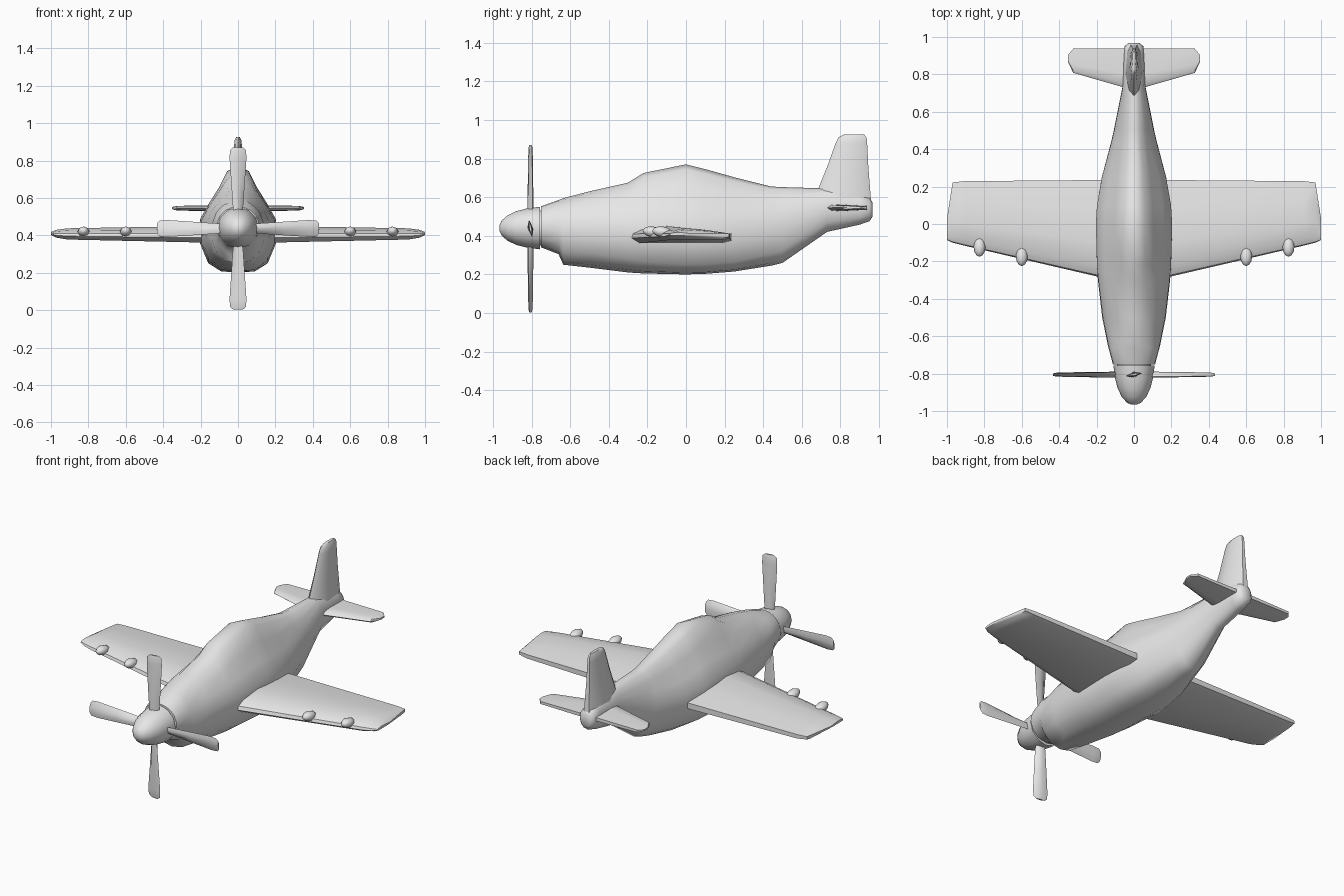
import bpy, bmesh, math
from mathutils import Vector, Matrix

if "Cube" in bpy.data.objects:
    bpy.data.objects.remove(bpy.data.objects["Cube"])

grey = bpy.data.materials.new("plain grey")
grey.diffuse_color = (0.8, 0.8, 0.8, 1)
grey.use_nodes = True
grey.node_tree.nodes["Principled BSDF"].inputs["Base Color"].default_value = grey.diffuse_color


def finish(name, bm, angle=40):
    bmesh.ops.recalc_face_normals(bm, faces=bm.faces)
    mesh = bpy.data.meshes.new(name)
    bm.to_mesh(mesh)
    bm.free()
    mesh.materials.append(grey)
    obj = bpy.data.objects.new(name, mesh)
    bpy.context.collection.objects.link(obj)
    bpy.ops.object.select_all(action='DESELECT')
    obj.select_set(True)
    bpy.context.view_layer.objects.active = obj
    bpy.ops.object.shade_smooth_by_angle(angle=math.radians(angle))
    return obj


def loft(name, rings, angle=40, matrix=None):
    """Skin a list of equal-length closed rings and cap both ends."""
    bm = bmesh.new()
    loops = [[bm.verts.new(p) for p in ring] for ring in rings]
    n = len(loops[0])
    for a, b in zip(loops, loops[1:]):
        for i in range(n):
            j = (i + 1) % n
            bm.faces.new((a[i], a[j], b[j], b[i]))
    bm.faces.new(loops[0])
    bm.faces.new(loops[-1])
    if matrix:
        bm.transform(matrix)
    return finish(name, bm, angle)


def mirrored(stations):
    """Stations from centre to tip, extended to the opposite side."""
    return [(-s[0], *s[1:]) for s in reversed(stations)] + list(stations)


# Fuselage: round nose section blending into a tall cabin section
round_half = [(0, 0), (.5, .05), (.85, .22), (1, .43), (.97, .62),
              (.85, .78), (.6, .91), (.3, .98), (0, 1)]
cabin_half = [(0, 0), (.45, .015), (.78, .09), (1, .28), (1, .5),
              (.77, .645), (.5, .8), (.28, .955), (0, 1)]
# y, half width, bottom, top, cabin blend
body = [(-.75, .113, .34, .553, 0), (-.66, .137, .305, .585, 0),
        (-.635, .143, .25, .595, .15), (-.5, .17, .235, .63, .25),
        (-.3, .193, .21, .675, .5), (-.22, .199, .205, .725, .8),
        (0, .204, .2, .77, 1), (.1, .198, .203, .745, 1),
        (.25, .172, .215, .703, .9), (.44, .122, .245, .655, .5),
        (.5, .108, .26, .652, .4), (.73, .062, .42, .645, 0),
        (.9, .055, .458, .625, 0), (.95, .05, .475, .6, 0),
        (.967, .032, .5, .57, 0)]
rings = []
for y, w, b, t, c in body:
    half = [(w * (p[0] + (q[0] - p[0]) * c), b + (t - b) * (p[1] + (q[1] - p[1]) * c))
            for p, q in zip(round_half, cabin_half)]
    rings.append([(x, y, z) for x, z in half] + [(-x, y, z) for x, z in half[-2:0:-1]])
loft("fuselage", rings, 50)

# Main wing: flat underside, cambered top, thinning into a ridge at each tip
# x, leading y, trailing y, bottom, top
wing = [(.0, -.325, .237, .36, .452), (.2, -.28, .235, .362, .45),
        (.91, -.115, .229, .378, .438), (.97, -.1, .222, .388, .43),
        (1.0, -.085, .03, .402, .418)]
airfoil = [(0, .3), (.015, .55), (.1, .8), (.35, 1), (.7, .82), (1, .55),
           (1, .15), (.9, 0), (.08, 0)]
loft("main_wing", [[(x, y0 + (y1 - y0) * u, b + (t - b) * v) for u, v in airfoil]
                   for x, y0, y1, b, t in mirrored(wing)[:5] + wing[1:]], 40)

# Tailplane
tail = [(.0, .71, .938, .527, .563), (.07, .735, .938, .528, .562),
        (.325, .808, .937, .533, .558), (.352, .865, .905, .54, .552)]
slab = [(0, .5), (.1, .9), (.35, 1), (1, .8), (1, .2), (.35, 0), (.1, .1)]
loft("tailplane", [[(x, y0 + (y1 - y0) * u, b + (t - b) * v) for u, v in slab]
                   for x, y0, y1, b, t in mirrored(tail)[:4] + tail[1:]], 40)

# Tail fin: z, front y, rear y, half thickness
fin = [(.56, .655, .96, .05), (.645, .685, .953, .042), (.76, .732, .944, .03),
       (.88, .775, .938, .021), (.91, .79, .935, .018), (.925, .82, .922, .01)]
plan = [(0, 0), (.12, .6), (.45, 1), (.85, .8), (1, .35),
        (1, -.35), (.85, -.8), (.45, -1), (.12, -.6)]
loft("tail_fin", [[(h * v, y0 + (y1 - y0) * u, z) for u, v in plan]
                  for z, y0, y1, h in fin], 45)

# Spinner: revolved profile around the propeller shaft
HUB = .44
nose = [(-.966, .015), (-.955, .038), (-.925, .065), (-.88, .087),
        (-.83, .1), (-.79, .106), (-.757, .11)]
loft("spinner", [[(r * math.cos(a), y, HUB + r * math.sin(a))
                  for a in (k * math.tau / 12 for k in range(12))]
                 for y, r in nose], 50)
loft("spinner_backplate", [[(.09 * math.cos(k * math.tau / 12), y,
                             HUB + .09 * math.sin(k * math.tau / 12))
                            for k in range(12)] for y in (-.76, -.74)])

# Four propeller blades: radius, half chord, half thickness, pitch in degrees
blade = [(.05, .022, .014, 30), (.12, .03, .014, 22), (.25, .038, .012, 15),
         (.38, .046, .01, 10), (.42, .043, .008, 10), (.433, .027, .005, 10)]
oval = [(-1, 0), (-.5, .8), (.2, 1), (1, 0), (.2, -1), (-.5, -.8)]
for k in range(4):
    rings = []
    for r, w, t, pitch in blade:
        ca, sa = math.cos(math.radians(pitch)), math.sin(math.radians(pitch))
        rings.append([(u * w * ca - v * t * sa, u * w * sa + v * t * ca, r)
                      for u, v in oval])
    place = Matrix.Translation((0, -.805, HUB - .003)) @ Matrix.Rotation(k * math.pi / 2, 4, 'Y')
    loft(f"propeller_blade_{k + 1}", rings, 45, place)

# Egg-shaped gun pods on the leading edges
for side in (-1, 1):
    for name, x, y in (("inner", .6, -.172), ("outer", .826, -.122)):
        bm = bmesh.new()
        bmesh.ops.create_uvsphere(bm, u_segments=8, v_segments=6, radius=1)
        bm.transform(Matrix.Translation((side * x, y, .42))
                     @ Matrix.Rotation(math.radians(-8), 4, 'X')
                     @ Matrix.Diagonal((.032, .053, .028, 1))
                     @ Matrix.Rotation(math.pi / 2, 4, 'X'))
        finish(f"{name}_gun_pod_{'right' if side > 0 else 'left'}", bm, 60)
